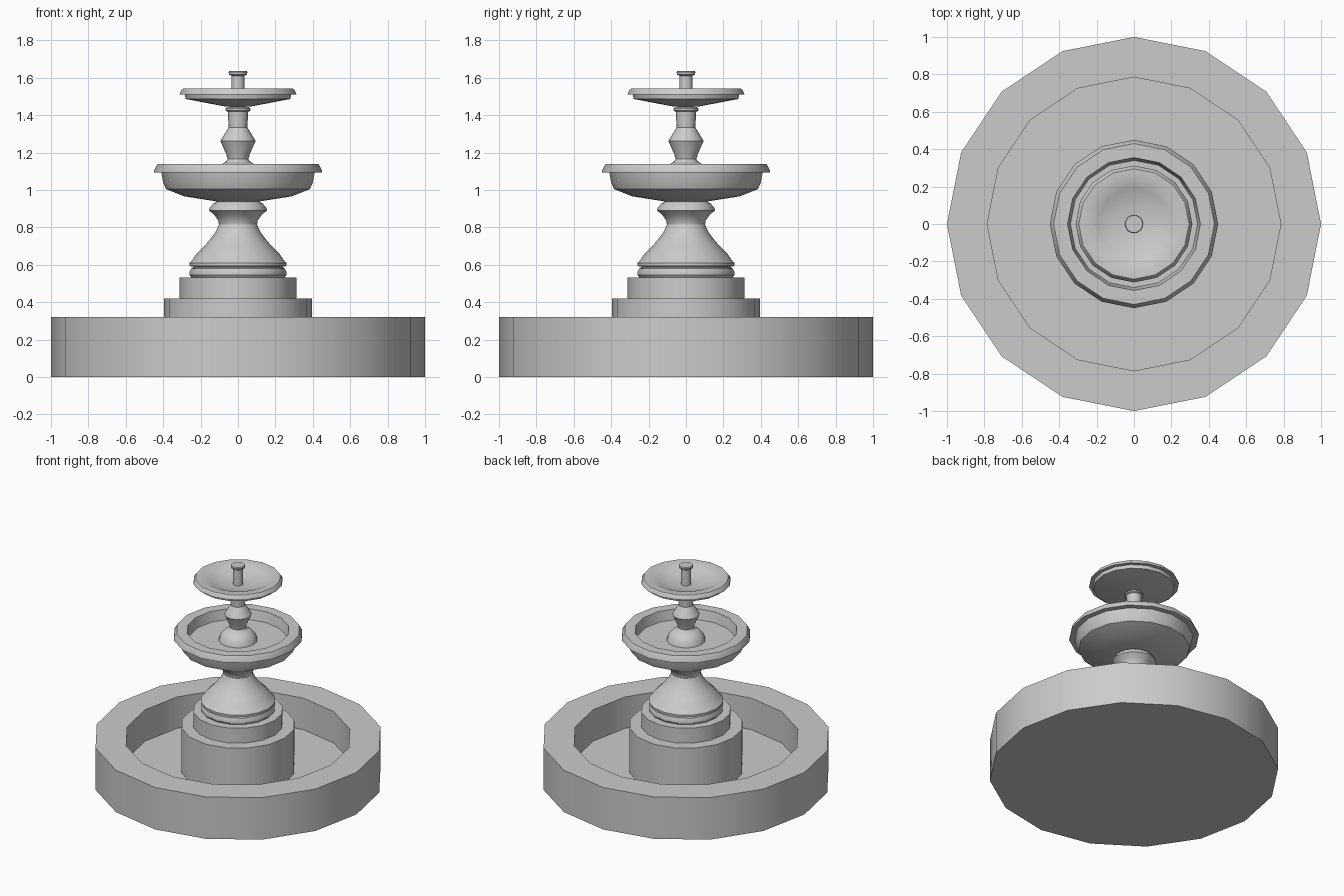
import bpy, bmesh, math

SIDES = 16


def lathe(name, profile, sides=SIDES):
    """Revolve an (r, z) profile around z; points with r = 0 become poles."""
    bm = bmesh.new()
    rings = []
    for r, z in profile:
        n = 1 if r == 0 else sides
        rings.append([bm.verts.new((r * math.cos(2 * math.pi * i / sides),
                                    r * math.sin(2 * math.pi * i / sides), z))
                      for i in range(n)])
    for a, b in zip(rings, rings[1:]):
        for i in range(sides):
            j = (i + 1) % sides
            quad = [a[i % len(a)], a[j % len(a)], b[j % len(b)], b[i % len(b)]]
            bm.faces.new(list(dict.fromkeys(quad)))
    bmesh.ops.recalc_face_normals(bm, faces=bm.faces)
    mesh = bpy.data.meshes.new(name)
    bm.to_mesh(mesh)
    bm.free()
    obj = bpy.data.objects.new(name, mesh)
    bpy.context.collection.objects.link(obj)
    bpy.ops.object.select_all(action='DESELECT')
    obj.select_set(True)
    bpy.context.view_layer.objects.active = obj
    bpy.ops.object.shade_smooth_by_angle(angle=math.radians(30))
    return obj


# Ground basin with a sunken floor
lathe("basin", [(0, 0), (1, 0), (1, .32), (.785, .32), (.785, .08), (0, .08)])

# Two stepped blocks in the middle of the basin
lathe("plinth", [(0, .08), (.395, .08), (.395, .42), (.312, .42),
                 (.312, .533), (0, .533)])

# Flared lower column with mouldings at the foot and a collar on top
lathe("lower_column", [
    (0, .533), (.25, .533), (.258, .545), (.258, .565), (.25, .58),
    (.24, .585), (.24, .59), (.26, .595), (.26, .61), (.25, .618),
    (.225, .655), (.185, .695), (.15, .735), (.12, .775), (.102, .815),
    (.105, .835), (.125, .865), (.155, .892), (.152, .905), (.13, .93),
    (.10, .945), (0, .945)])

# Large middle bowl with overhanging rim and a domed centre
lathe("middle_bowl", [
    (0, .94), (.12, .94), (.29, .967), (.385, 1.005), (.40, 1.04),
    (.41, 1.095), (.45, 1.095), (.448, 1.108), (.43, 1.14), (.355, 1.14),
    (.34, 1.065), (.135, 1.065), (.125, 1.10), (.10, 1.13),
    (.068, 1.15), (0, 1.155)])

# Slim upper column with a pinched bulb and a collar
lathe("upper_column", [
    (0, 1.145), (.07, 1.145), (.055, 1.165), (.062, 1.19), (.094, 1.262),
    (.075, 1.295), (.05, 1.335), (.055, 1.42), (.066, 1.425),
    (.066, 1.435), (.055, 1.445), (0, 1.447)])

# Shallow top dish
lathe("top_dish", [
    (0, 1.445), (.07, 1.447), (.28, 1.487), (.285, 1.512), (.312, 1.512),
    (.308, 1.525), (.295, 1.542), (.237, 1.542), (.19, 1.52),
    (.12, 1.5), (0, 1.488)])

# Small capped water spout
lathe("spout", [
    (0, 1.48), (.036, 1.48), (.034, 1.61), (.048, 1.618),
    (.05, 1.63), (.046, 1.637), (0, 1.637)])
